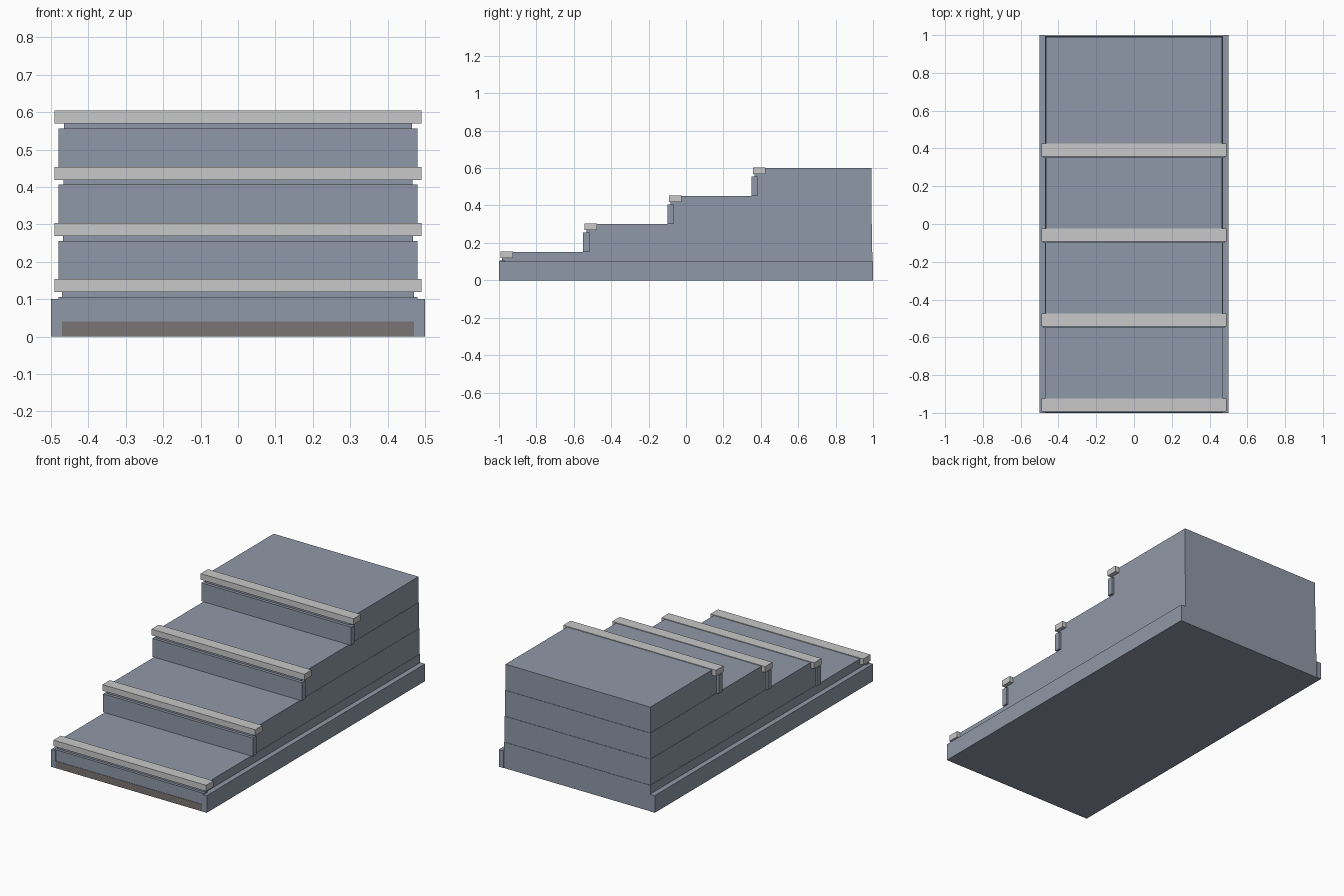
import bpy
import bmesh
from mathutils import Vector

default = bpy.data.objects.get("Cube")
if default:
    bpy.data.objects.remove(default, do_unlink=True)


def make_material(name, rgb):
    mat = bpy.data.materials.new(name)
    mat.use_nodes = True
    color = (*rgb, 1.0)
    mat.diffuse_color = color
    mat.node_tree.nodes["Principled BSDF"].inputs["Base Color"].default_value = color
    return mat


slate = make_material("slate_blue_grey", (0.279, 0.314, 0.392))
pale = make_material("pale_grey", (0.578, 0.578, 0.578))
brown = make_material("dull_brown", (0.195, 0.178, 0.178))


def box(name, x, y, z, mat):
    """Box from (low, high) ranges on each axis."""
    low, high = Vector((x[0], y[0], z[0])), Vector((x[1], y[1], z[1]))
    bm = bmesh.new()
    bmesh.ops.create_cube(bm, size=1)
    for v in bm.verts:
        v.co = (low + high) / 2 + v.co * (high - low)
    mesh = bpy.data.meshes.new(name)
    bm.to_mesh(mesh)
    bm.free()
    mesh.materials.append(mat)
    obj = bpy.data.objects.new(name, mesh)
    bpy.context.collection.objects.link(obj)
    return obj


RISE, RUN, STEPS = 0.15, 0.45, 4

for i in range(STEPS):
    front, floor = -1 + RUN * i, RISE * i
    label = f"_{i + 1}"
    # Stacked solid steps, each layer a touch smaller than the one below
    half = 0.47 - 0.0017 * i
    box("step" + label, (-half, half), (front + 0.017, 0.998 - 0.0025 * i),
        (floor, floor + RISE), slate)
    # Riser board on the front of the step
    setback = 0.002 if i == 0 else 0
    box("riser" + label, (-0.48, 0.48), (front + setback, front + 0.033),
        (floor, floor + 0.106), slate)
    # Overhanging nosing strip
    box("nosing" + label, (-0.49, 0.49), (front + 0.008, front + 0.075),
        (floor + 0.119, floor + 0.154), pale)

# Side skirts along the base
for side, sign in (("left", 1), ("right", -1)):
    box(side + "_skirt", sorted((sign * 0.47, sign * 0.5)), (-1, 1), (0, 0.1), slate)

# Thin kick plate at the foot of the first riser
box("kick_plate", (-0.47, 0.47), (-1, -0.994), (0, 0.041), brown)
